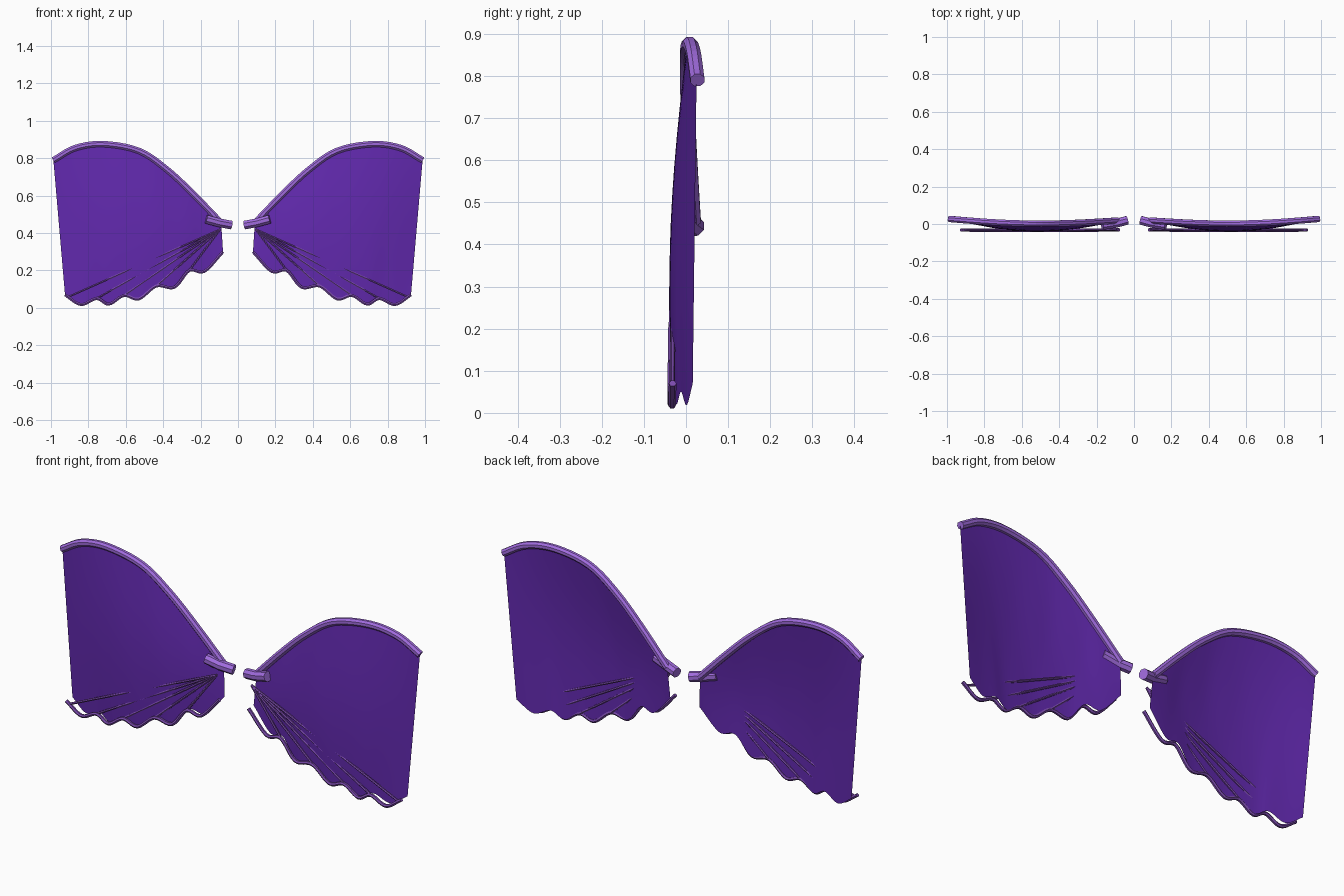
import bpy, bmesh, math
from mathutils import Vector

if "Cube" in bpy.data.objects:
    bpy.data.objects.remove(bpy.data.objects["Cube"])


def material(name, rgb):
    m = bpy.data.materials.new(name)
    m.diffuse_color = (*rgb, 1)
    m.use_nodes = True
    m.node_tree.nodes["Principled BSDF"].inputs["Base Color"].default_value = m.diffuse_color
    return m


SKIN = material("wing_skin", (0.12, 0.022, 0.42))
BONE = material("wing_bone", (0.36, 0.15, 0.74))
TRIM = material("wing_trim", (0.2, 0.07, 0.42))


def sample(pts, t):
    """Catmull-Rom point at fraction t of a list of points."""
    n = len(pts) - 1
    i = min(int(t * n), n - 1)
    f = t * n - i
    p1, p2 = Vector(pts[i]), Vector(pts[i + 1])
    p0 = Vector(pts[i - 1]) if i else 2 * p1 - p2
    p3 = Vector(pts[i + 2]) if i + 2 <= n else 2 * p2 - p1
    return 0.5 * (2 * p1 + (p2 - p0) * f + (2 * p0 - 5 * p1 + 4 * p2 - p3) * f * f
                  + (3 * p1 - p0 - 3 * p2 + p3) * f ** 3)


def finish(bm, name, mat, smooth=False):
    """Turn a right-hand half into a mirrored object."""
    me = bpy.data.meshes.new(name)
    bmesh.ops.recalc_face_normals(bm, faces=bm.faces)
    for f in bm.faces:
        f.smooth = smooth
    bm.to_mesh(me)
    bm.free()
    me.materials.append(mat)
    ob = bpy.data.objects.new(name, me)
    bpy.context.collection.objects.link(ob)
    mod = ob.modifiers.new("mirror", 'MIRROR')
    mod.use_mirror_merge = False


def tube(bm, path, radius, sides=8):
    rings = []
    for i, p in enumerate(path):
        d = (path[min(i + 1, len(path) - 1)] - path[max(i - 1, 0)]).normalized()
        a = d.cross(Vector((0, 1, 0))).normalized()
        b = d.cross(a)
        rings.append([bm.verts.new(p + radius * (a * math.cos(k) + b * math.sin(k)))
                      for k in (2 * math.pi * (j + 0.5) / sides for j in range(sides))])
    for r, s in zip(rings, rings[1:]):
        for j in range(sides):
            k = (j + 1) % sides
            bm.faces.new((r[j], r[k], s[k], s[j]))
    bm.faces.new(rings[0])
    bm.faces.new(rings[-1])


# x, z outlines of the upper bone and the scalloped lower edge
TOP = [(.09, .455), (.24, .61), (.38, .74), (.53, .84), (.72, .876), (.87, .855), (.987, .79)]
LOW = [(.08, .30), (.18, .195), (.26, .2), (.34, .11), (.436, .117), (.53, .048),
       (.61, .066), (.69, .02), (.757, .05), (.84, .018), (.925, .07)]


def bow(x):
    return math.sin(math.pi * min(max((x - .085) / .9, 0), 1))


# Thin bowed wing membrane between the two outlines
bm = bmesh.new()
COLS, ROWS = 80, 12
grid = []
for c in range(COLS + 1):
    u = c / COLS
    a, b = sample(TOP, u), sample(LOW, u)
    col = []
    for r in range(ROWS + 1):
        v = r / ROWS
        p = a.lerp(b, v)
        depth = .022 + .023 * v + .02 * math.sin(math.pi * v)
        y = .018 + .007 * u - .009 * v - depth * math.sin(math.pi * u)
        col.append(bm.verts.new((p.x, y, p.y)))
    grid.append(col)
for a, b in zip(grid, grid[1:]):
    for r in range(ROWS):
        bm.faces.new((a[r], a[r + 1], b[r + 1], b[r]))
finish(bm, "wing_membrane", SKIN, True)

# Arched leading bone
bm = bmesh.new()
path = []
for i in range(31):
    p = sample(TOP, i / 30)
    path.append(Vector((p.x, .019 + .008 * i / 30 - .021 * bow(p.x), p.y)))
tube(bm, path, .018)
finish(bm, "leading_bone", BONE)

# Short root joint
bm = bmesh.new()
tube(bm, [Vector((.036, .02, .443)), Vector((.10, .003, .455)), Vector((.17, -.008, .474))], .025)
finish(bm, "root_joint", BONE)

# Scalloped trim along the lower edge
bm = bmesh.new()
path = []
for i in range(61):
    p = sample(LOW, i / 60)
    path.append(Vector((p.x, -.031 - .004 * bow(p.x), p.y)))
tube(bm, path, .009, 6)
finish(bm, "scalloped_trim", TRIM)

# Ribs fanning from the root to the scallop peaks
bm = bmesh.new()
for x, z in [LOW[2], LOW[4], LOW[6], LOW[8], (.905, .06)]:
    tube(bm, [Vector((.095, -.03, .42)), Vector((x, -.032, z))], .006, 6)
finish(bm, "fan_ribs", TRIM)
